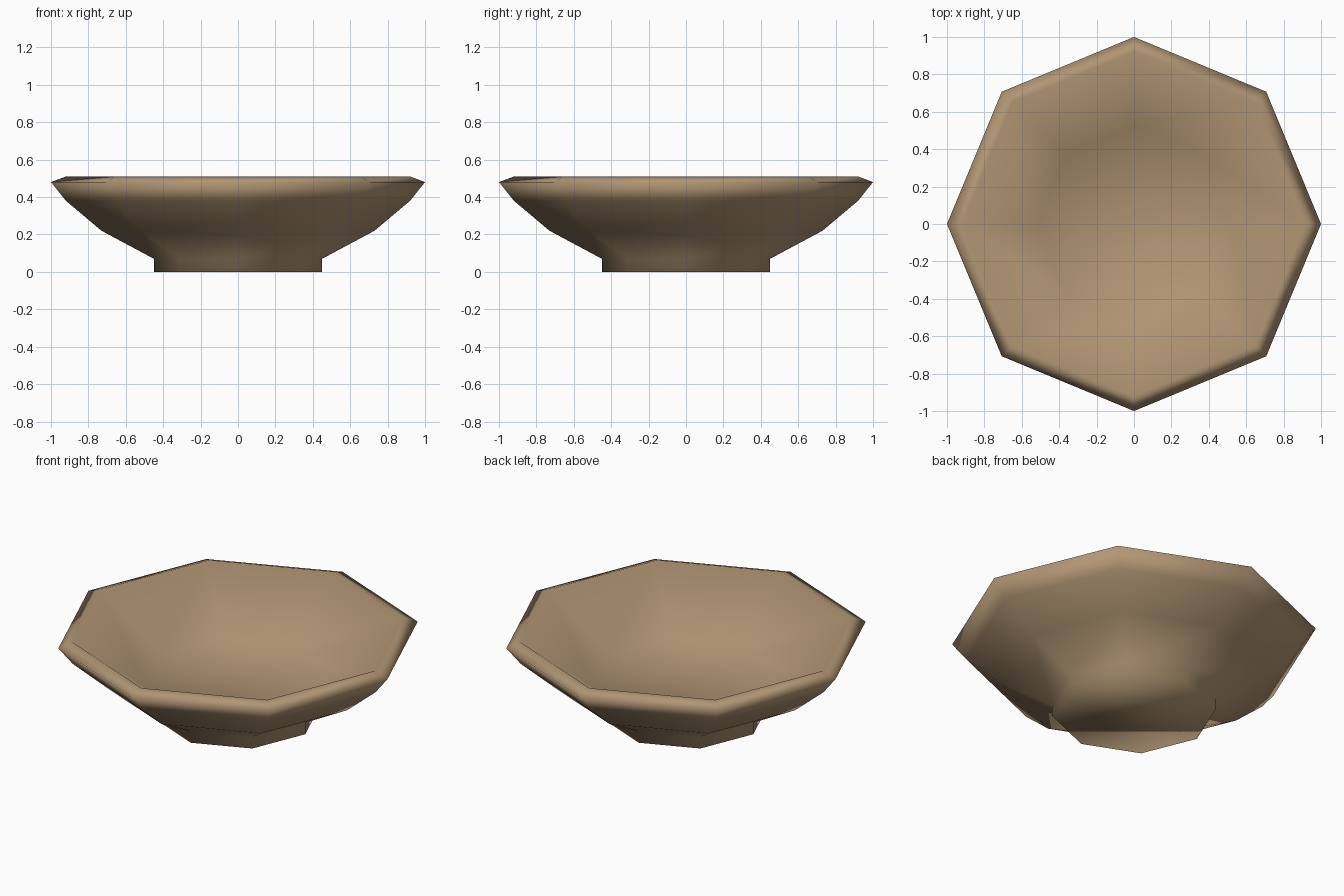
import bpy
import bmesh
from math import cos, sin, pi

if "Cube" in bpy.data.objects:
    bpy.data.objects.remove(bpy.data.objects["Cube"])

SIDES = 8

clay = bpy.data.materials.new("tan clay")
clay.diffuse_color = (0.44, 0.305, 0.175, 1)
clay.use_nodes = True
clay.node_tree.nodes["Principled BSDF"].inputs["Base Color"].default_value = clay.diffuse_color


def lathe(name, profile, material):
    """Revolve (radius, height) points about z and close both ends with a flat cap."""
    bm = bmesh.new()
    rings = [[bm.verts.new((r * cos(2 * pi * k / SIDES), r * sin(2 * pi * k / SIDES), z))
              for k in range(SIDES)] for r, z in profile]
    for a, b in zip(rings, rings[1:]):
        for k in range(SIDES):
            m = (k + 1) % SIDES
            bm.faces.new((a[k], a[m], b[m], b[k]))
    bm.faces.new(rings[0][::-1])
    bm.faces.new(rings[-1])
    bmesh.ops.recalc_face_normals(bm, faces=bm.faces)
    for f in bm.faces:
        f.smooth = True
    mesh = bpy.data.meshes.new(name)
    bm.to_mesh(mesh)
    bm.free()
    mesh.materials.append(material)
    obj = bpy.data.objects.new(name, mesh)
    bpy.context.collection.objects.link(obj)
    return obj


lathe("bowl", [
    # solid foot
    (0.45, 0.0), (0.45, 0.07),
    # outer wall and rim
    (0.73, 0.22), (0.92, 0.38), (1.0, 0.48), (0.92, 0.51),
    # inner wall down to the flat floor
    (0.52, 0.22),
], clay)
